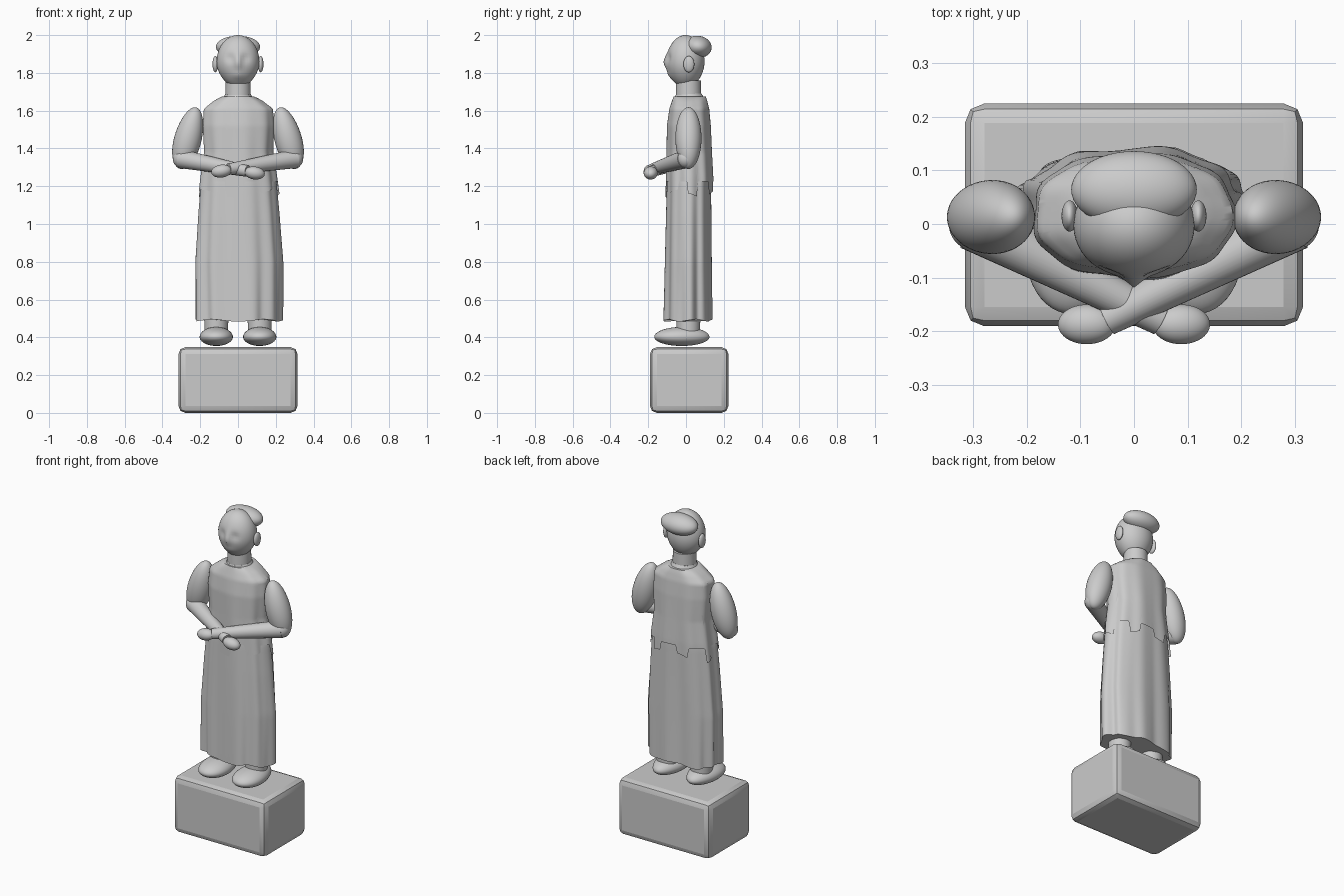
import bpy, bmesh, math
from mathutils import Vector, Matrix

if "Cube" in bpy.data.objects:
    bpy.data.objects.remove(bpy.data.objects["Cube"], do_unlink=True)

stone = bpy.data.materials.new("grey stone")
stone.use_nodes = True
stone.diffuse_color = (0.6, 0.6, 0.6, 1)
stone.node_tree.nodes["Principled BSDF"].inputs["Base Color"].default_value = (0.6, 0.6, 0.6, 1)


def finish(name, bm, angle=40):
    """Turn a bmesh into a smooth shaded stone object."""
    bmesh.ops.recalc_face_normals(bm, faces=bm.faces)
    mesh = bpy.data.meshes.new(name)
    bm.to_mesh(mesh)
    bm.free()
    mesh.materials.append(stone)
    obj = bpy.data.objects.new(name, mesh)
    bpy.context.collection.objects.link(obj)
    bpy.ops.object.select_all(action='DESELECT')
    obj.select_set(True)
    bpy.context.view_layer.objects.active = obj
    bpy.ops.object.shade_smooth_by_angle(angle=math.radians(angle))
    return obj


def ellipsoid(name, centre, radii, tilt=0, axis='Y', shape=None):
    bm = bmesh.new()
    bmesh.ops.create_uvsphere(bm, u_segments=48, v_segments=32, radius=1)
    if shape:
        for v in bm.verts:
            shape(v.co)
    bmesh.ops.transform(bm, verts=bm.verts, matrix=Matrix.Translation(centre)
                        @ Matrix.Rotation(tilt, 4, axis) @ Matrix.Diagonal((*radii, 1)))
    return finish(name, bm, 80)


def limb(name, start, end, r1, r2):
    """Tapered round limb between two points."""
    a, b = Vector(start), Vector(end)
    bm = bmesh.new()
    bmesh.ops.create_cone(bm, cap_ends=True, segments=32, radius1=r1, radius2=r2,
                          depth=(b - a).length)
    turn = (b - a).to_track_quat('Z', 'Y').to_matrix().to_4x4()
    bmesh.ops.transform(bm, verts=bm.verts, matrix=Matrix.Translation((a + b) / 2) @ turn)
    return finish(name, bm)


def sample(profile, z):
    """Smoothly blend (z, rx, ry, cy) rows, listed from the top down."""
    z = max(min(z, profile[0][0]), profile[-1][0])
    for p, q in zip(profile, profile[1:]):
        if z >= q[0]:
            t = (p[0] - z) / (p[0] - q[0])
            return [a + (b - a) * t for a, b in zip(p[1:], q[1:])]


def cloth(name, profile, hem, folds, fold_size, cap_top=False, cap_bottom=False):
    """Draped tube with vertical folds and a shaped hem."""
    bm, seg, rows, rings = bmesh.new(), 144, 40, []
    top = profile[0][0]
    for i in range(rows + 1):
        ring = []
        for k in range(seg):
            a = math.tau * k / seg
            z = top + (hem(a) - top) * i / rows
            rx, ry, cy = sample(profile, z)
            f = 1 + fold_size(z) * folds(a, z)
            c, s = math.cos(a), math.sin(a)
            x = rx * f * math.copysign(abs(c) ** 0.85, c)
            y = ry * f * math.copysign(abs(s) ** 0.85, s)
            ring.append(bm.verts.new((x, cy + y, z)))
        rings.append(ring)
    for upper, lower in zip(rings, rings[1:]):
        for k in range(seg):
            n = (k + 1) % seg
            bm.faces.new((upper[k], lower[k], lower[n], upper[n]))
    if cap_top:
        bm.faces.new(rings[0])
    if cap_bottom:
        bm.faces.new(rings[-1])
    return finish(name, bm, 45)


# Plinth with rounded edges
bm = bmesh.new()
bmesh.ops.create_cube(bm, size=1, matrix=Matrix.Translation((0, 0.017, 0.174))
                      @ Matrix.Diagonal((0.63, 0.415, 0.348, 1)))
bmesh.ops.bevel(bm, geom=bm.edges[:], offset=0.036, segments=2, profile=0.5, affect='EDGES')
finish("plinth", bm, 20)


# Robe skirt
def skirt_folds(a, z):
    return math.sin(9 * a + 0.6 + z) + 0.6 * math.sin(5 * a + 2.0) + 0.3 * math.sin(14 * a)


cloth("skirt", [(1.36, 0.165, 0.105, 0.018), (1.22, 0.198, 0.115, 0.016),
                (1.05, 0.212, 0.117, 0.014), (0.8, 0.228, 0.12, 0.012),
                (0.49, 0.224, 0.124, 0.01)],
      lambda a: 0.49 + 0.006 * math.sin(5 * a), skirt_folds,
      lambda z: 0.016 + 0.03 * (1.36 - z), cap_top=True, cap_bottom=True)


# Tunic with a ragged hem of square tabs
def tunic_hem(a):
    wave = math.sin(7 * a + 0.6) + 0.6 * math.sin(11 * a + 1)
    drop = min(max(wave * 5, 0), 1)
    return 1.225 - drop * (0.065 + 0.02 * math.sin(3 * a))


cloth("tunic", [(1.675, 0.085, 0.085, 0.02), (1.655, 0.125, 0.092, 0.02),
                (1.61, 0.182, 0.105, 0.018), (1.52, 0.188, 0.115, 0.016),
                (1.38, 0.18, 0.118, 0.018), (1.25, 0.199, 0.122, 0.02),
                (1.12, 0.214, 0.124, 0.02)],
      tunic_hem, lambda a, z: math.sin(9 * a + 0.6 + z) + 0.5 * math.sin(5 * a + 2.0),
      lambda z: 0.008 + 0.05 * (1.675 - z), cap_top=True)

# Neck with a low collar
limb("neck", (0, 0.013, 1.64), (0, 0.013, 1.76), 0.068, 0.066)
limb("collar", (0, 0.015, 1.66), (0, 0.013, 1.687), 0.082, 0.068)


# Head with narrow chin, eye hollows and nose
def face(co):
    x, y, z = co
    if z < 0:
        co.x *= 1 - 0.16 * z * z
        co.y *= 1 - 0.1 * z * z
    if y < 0:
        nose = math.exp(-(x / 0.14) ** 2 - ((z + 0.02) / 0.28) ** 2)
        eyes = math.exp(-((abs(x) - 0.36) / 0.2) ** 2 - ((z - 0.13) / 0.16) ** 2)
        mouth = math.exp(-(x / 0.3) ** 2 - ((z + 0.52) / 0.15) ** 2)
        co.y += 0.1 * eyes - 0.17 * nose - 0.08 * mouth


ellipsoid("head", (0, -0.002, 1.86), (0.113, 0.1, 0.14), shape=face)
ellipsoid("hair", (0, 0.064, 1.938), (0.117, 0.072, 0.058), math.radians(-8), 'X')


def foot_shape(co):
    co.x *= 1 - 0.15 * co.y
    if co.z < 0:
        co.z *= 0.9


for s, side in ((1, "left"), (-1, "right")):
    ellipsoid(side + "_ear", (s * 0.12, 0.015, 1.846), (0.015, 0.029, 0.043))
    ellipsoid(side + "_foot", (s * 0.115, -0.022, 0.402), (0.087, 0.146, 0.053), shape=foot_shape)
    limb(side + "_ankle", (s * 0.115, 0.012, 0.41), (s * 0.115, 0.012, 0.6), 0.062, 0.066)
    # Hanging sleeve, fuller toward the elbow
    def sleeve(co):
        co.x *= 1 - 0.08 * co.z
    ellipsoid(side + "_upper_arm", (s * 0.264, 0.013, 1.455), (0.072, 0.069, 0.168),
              -s * math.radians(15), shape=sleeve)
    # Forearm crossing to the opposite hand
    lift = 0.005 * s
    wrist = (-s * 0.05, -0.178, 1.285 + lift)
    limb(side + "_forearm", (s * 0.3, 0.0, 1.345), wrist, 0.05, 0.03)
    ellipsoid(side + "_elbow", (s * 0.295, 0.0, 1.345), (0.05, 0.05, 0.05))
    ellipsoid(side + "_hand", (-s * 0.088, -0.187, 1.275 + lift), (0.054, 0.037, 0.034),
              s * math.radians(-8))
